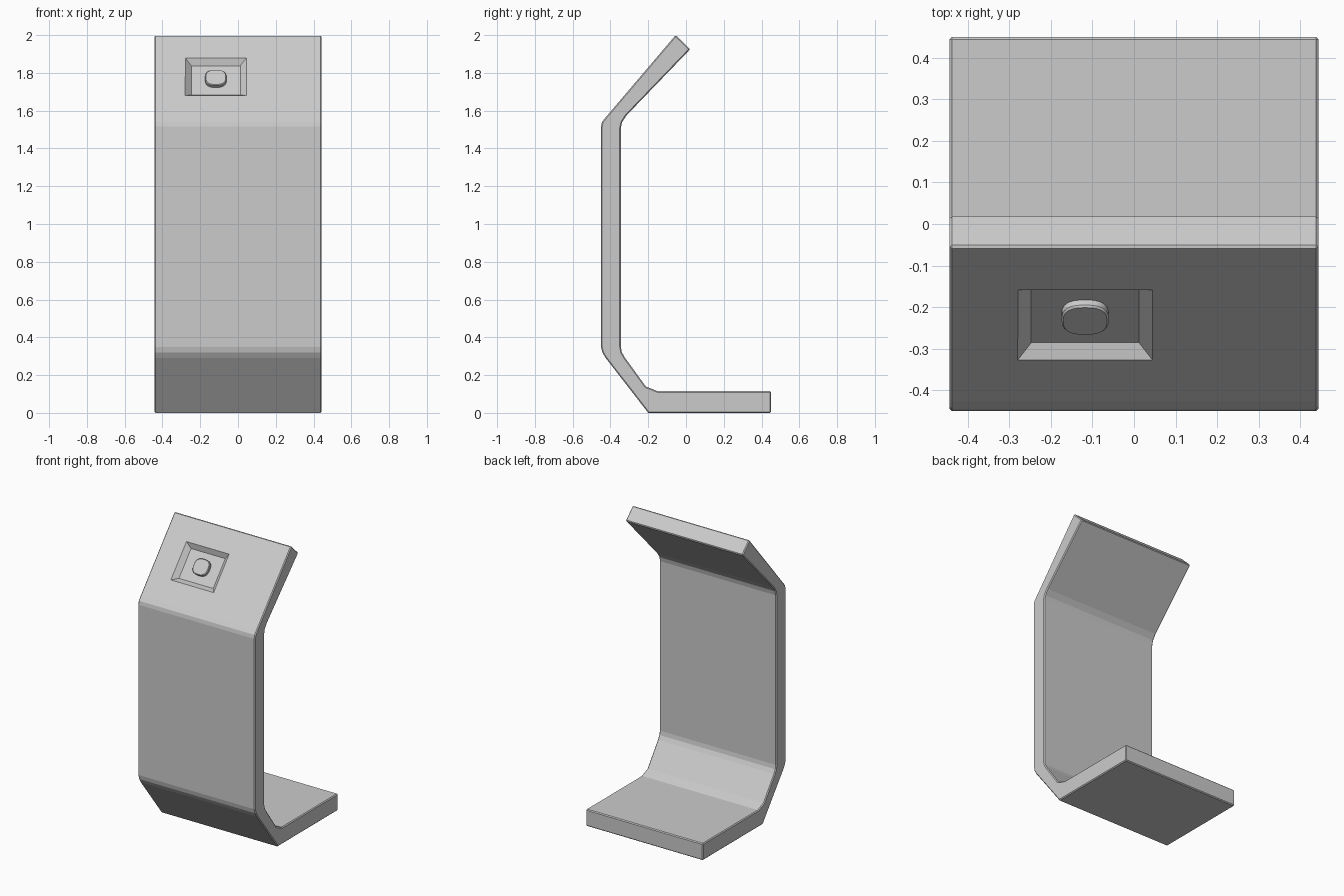
import bpy, bmesh
from math import cos, sin, tau
from mathutils import Vector

if "Cube" in bpy.data.objects:
    bpy.data.objects.remove(bpy.data.objects["Cube"])


def loft(name, rings):
    """Closed solid skinned through rings of equal point count."""
    bm = bmesh.new()
    vs = [[bm.verts.new(p) for p in ring] for ring in rings]
    n = len(vs[0])
    for a, b in zip(vs, vs[1:]):
        for i in range(n):
            j = (i + 1) % n
            bm.faces.new((a[i], a[j], b[j], b[i]))
    bm.faces.new(vs[0][::-1])
    bm.faces.new(vs[-1])
    bmesh.ops.recalc_face_normals(bm, faces=bm.faces[:])
    me = bpy.data.meshes.new(name)
    bm.to_mesh(me)
    bm.free()
    ob = bpy.data.objects.new(name, me)
    bpy.context.collection.objects.link(ob)
    return ob


# Local frame of the slanted upper panel: up the slope, and outward
UP = Vector((0, 0.385, 0.455)).normalized()
OUT = Vector((0, -UP.z, UP.y))
POCKET = Vector((-0.1175, -0.243, 1.78))


def on_panel(u, v, h, origin=POCKET):
    return origin + Vector((u, 0, 0)) + UP * v + OUT * h


# Bent plate: side profile (y, z) stretched across x
profile = [(0.45, 0), (-0.20, 0), (-0.425, 0.29), (-0.443, 0.32), (-0.45, 0.35),
           (-0.45, 1.515), (-0.445, 1.54), (-0.425, 1.565), (-0.055, 2.0),
           (0.022, 1.925), (-0.315, 1.575), (-0.338, 1.54), (-0.345, 1.51),
           (-0.345, 0.35), (-0.34, 0.322), (-0.325, 0.295), (-0.213, 0.14),
           (-0.15, 0.115), (0.45, 0.115)]
plate = loft("bent_plate", [[(x, y, z) for y, z in profile] for x in (-0.443, 0.443)])
bevel = plate.modifiers.new("edge_bevel", 'BEVEL')
bevel.width = 0.006
bevel.limit_method = 'ANGLE'
bevel.angle_limit = 1.2

# Tapered pocket cut into the upper panel
def rect(hu, hv, h):
    return [on_panel(su * hu, sv * hv, h) for su, sv in ((-1, -1), (1, -1), (1, 1), (-1, 1))]

half_u, half_v = 0.1625, 0.131
cutter = loft("pocket_cutter", [rect(half_u - 0.033, half_v - 0.03, -0.03),
                                rect(half_u + 0.022, half_v + 0.02, 0.02)])
cutter.hide_render = True
cutter.display_type = 'WIRE'
cut = plate.modifiers.new("pocket", 'BOOLEAN')
cut.operation = 'DIFFERENCE'
cut.solver = 'EXACT'
cut.object = cutter

# Rounded button standing on the pocket floor
def squircle(scale, h, n=32):
    def power(c):
        return abs(c) ** 0.75 * (1 if c >= 0 else -1)
    return [on_panel(0.0565 * scale * power(cos(tau * i / n)),
                     0.054 * scale * power(sin(tau * i / n)) + 0.004, h) for i in range(n)]

button = loft("button", [squircle(1, -0.035), squircle(1, -0.014), squircle(0.93, -0.009)])
bpy.context.view_layer.objects.active = button
button.select_set(True)
bpy.ops.object.shade_smooth_by_angle(angle=0.5)
